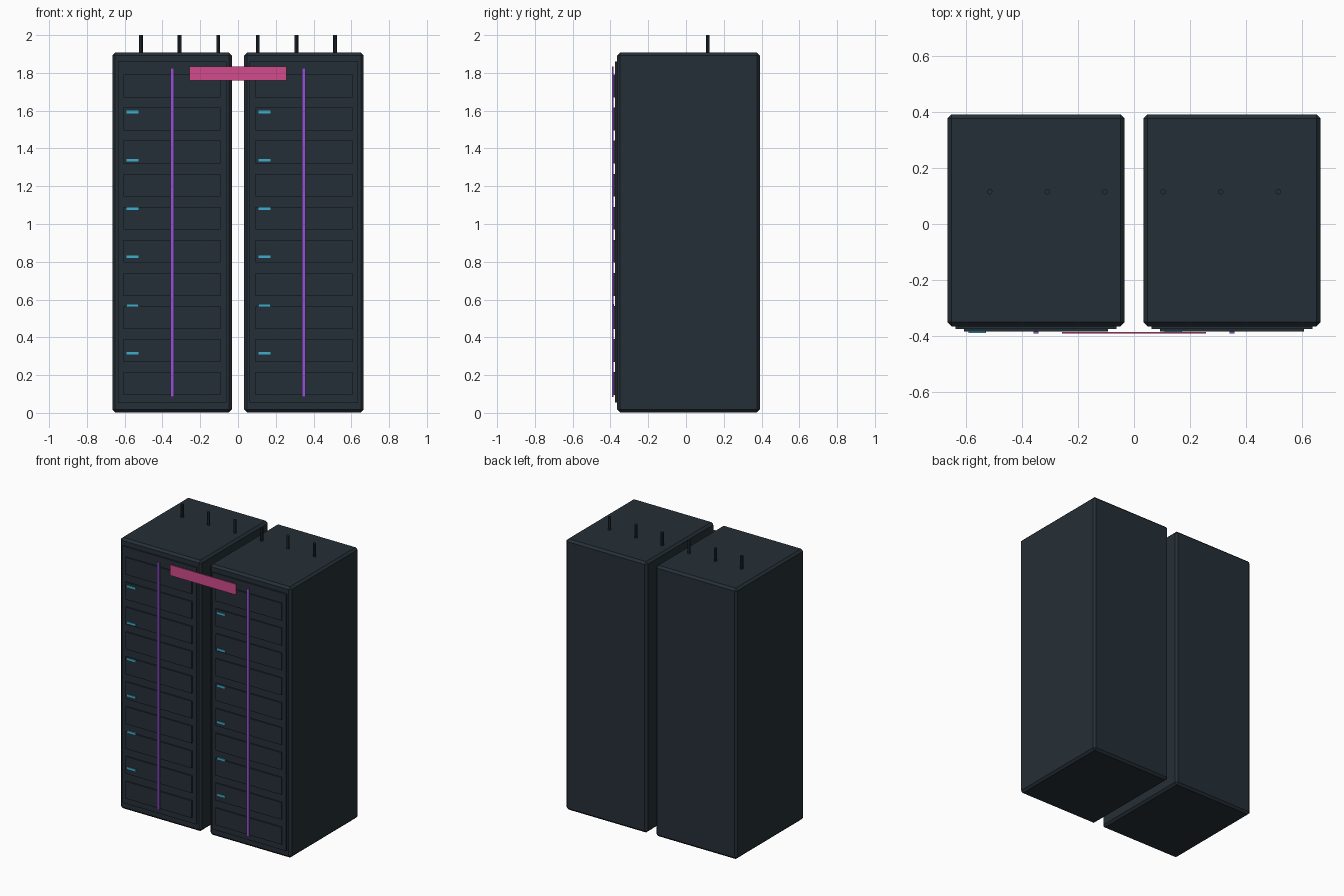
import bpy
import bmesh
import math

if "Cube" in bpy.data.objects:
    bpy.data.objects.remove(bpy.data.objects["Cube"])


def material(name, rgb):
    m = bpy.data.materials.new(name)
    m.diffuse_color = (*rgb, 1.0)
    m.use_nodes = True
    m.node_tree.nodes["Principled BSDF"].inputs["Base Color"].default_value = m.diffuse_color
    return m


DARK = material("dark slate", (0.0185, 0.0285, 0.038))
PURPLE = material("violet", (0.30, 0.085, 0.66))
PINK = material("pink", (0.64, 0.07, 0.26))
BLUE = material("sky blue", (0.045, 0.42, 0.62))


def finish(name, bm, mat):
    me = bpy.data.meshes.new(name)
    bm.to_mesh(me)
    bm.free()
    me.materials.append(mat)
    ob = bpy.data.objects.new(name, me)
    bpy.context.collection.objects.link(ob)
    return ob


def box(name, x, y, z, mat, bevel=0.0):
    """Box from (min, max) ranges, with an optional chamfer."""
    bm = bmesh.new()
    bmesh.ops.create_cube(bm, size=1.0)
    for v in bm.verts:
        for i, (lo, hi) in enumerate((x, y, z)):
            v.co[i] = lo if v.co[i] < 0 else hi
    if bevel:
        bmesh.ops.bevel(bm, geom=bm.edges[:], offset=bevel, segments=1,
                        affect='EDGES')
    return finish(name, bm, mat)


def rod(name, x, y, z0, z1, radius):
    bm = bmesh.new()
    bmesh.ops.create_cone(bm, cap_ends=True, segments=8, radius1=radius,
                          radius2=radius, depth=z1 - z0)
    bmesh.ops.translate(bm, verts=bm.verts, vec=(x, y, (z0 + z1) / 2))
    return finish(name, bm, DARK)


for side, cx in (("left", -0.349), ("right", 0.349)):
    def span(a, b):
        return (cx + a, cx + b)

    # Cabinet body and raised door
    box(f"{side}_cabinet", span(-0.316, 0.316), (-0.365, 0.391),
        (0.003, 1.907), DARK, 0.015)
    box(f"{side}_door", span(-0.287, 0.287), (-0.375, -0.36),
        (0.055, 1.86), DARK)

    # Ten server units
    for i in range(10):
        z = 0.095 + 0.175 * i
        box(f"{side}_unit_{i + 1}", span(-0.257, 0.257), (-0.383, -0.372),
            (z, z + 0.121), DARK)

    # Status lights
    for i in range(6):
        z = 0.315 + 0.2556 * i
        box(f"{side}_status_light_{i + 1}", span(-0.241, -0.178),
            (-0.388, -0.381), (z - 0.007, z + 0.007), BLUE)

    # Vertical light strip
    box(f"{side}_light_strip", span(-0.009, 0.009), (-0.391, -0.383),
        (0.085, 1.825), PURPLE)

    # Roof rods
    for i in (-1, 0, 1):
        x = math.copysign(0.309, cx) + 0.205 * i
        rod(f"{side}_roof_rod_{i + 2}", x, 0.115, 1.89, 2.0, 0.01)

# Sign plate bridging both cabinets
box("sign_plate", (-0.257, 0.257), (-0.391, -0.384), (1.76, 1.835), PINK)
